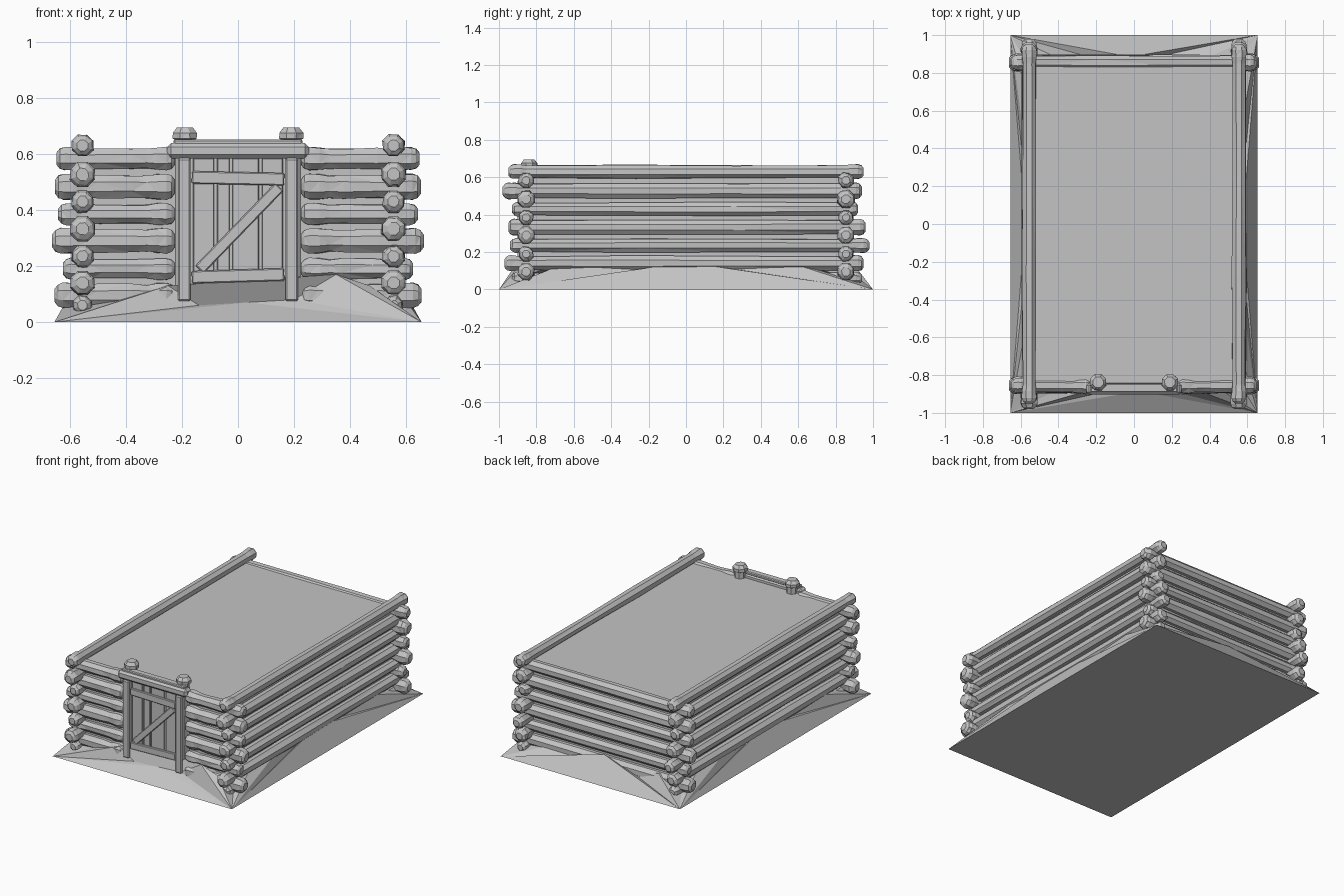
import bpy, bmesh, math, random
from mathutils import Vector, Matrix

random.seed(7)
if "Cube" in bpy.data.objects:
    bpy.data.objects.remove(bpy.data.objects["Cube"])

grey = bpy.data.materials.new("plain grey")
grey.use_nodes = True
colour = (0.55, 0.55, 0.55, 1)
grey.diffuse_color = colour
grey.node_tree.nodes["Principled BSDF"].inputs["Base Color"].default_value = colour


def finish(bm, name):
    bmesh.ops.recalc_face_normals(bm, faces=bm.faces)
    mesh = bpy.data.meshes.new(name)
    bm.to_mesh(mesh)
    bm.free()
    mesh.materials.append(grey)
    obj = bpy.data.objects.new(name, mesh)
    bpy.context.collection.objects.link(obj)
    return obj


def loft(name, start, end, stations, sides=8, jitter=0.0):
    """Faceted pole: stations are (distance along the axis, radius)."""
    start, end = Vector(start), Vector(end)
    turn = (end - start).to_track_quat('Z', 'Y')
    bm = bmesh.new()
    rings = []
    for d, r in stations:
        ring = []
        for i in range(sides):
            a = math.tau * (i + 0.5) / sides
            k = r * (1 + random.uniform(-jitter, jitter))
            ring.append(bm.verts.new(start + turn @ Vector((k * math.cos(a), k * math.sin(a), d))))
        rings.append(ring)
    for a, b in zip(rings, rings[1:]):
        for i in range(sides):
            j = (i + 1) % sides
            bm.faces.new((a[i], a[j], b[j], b[i]))
    bm.faces.new(rings[0])
    bm.faces.new(rings[-1])
    bmesh.ops.triangulate(bm, faces=[f for f in bm.faces if len(f.verts) == 4])
    return finish(bm, name)


def log(name, start, end, r):
    """Hewn log with swollen, chamfered ends and a slimmer, uneven shaft."""
    n = (Vector(end) - Vector(start)).length
    tip = [(0, 0.5 * r), (0.012, 0.85 * r), (0.03, r), (0.065, 0.97 * r), (0.1, 0.86 * r)]
    mid = [(n * t, r * random.uniform(0.84, 0.95)) for t in (0.36, 0.64)]
    return loft(name, start, end, tip + mid + [(n - d, k) for d, k in reversed(tip)], 8, 0.06)


def box(name, centre, size, tilt=0.0, bevel=0.0):
    bm = bmesh.new()
    bmesh.ops.create_cube(bm, size=1)
    bmesh.ops.scale(bm, vec=size, verts=bm.verts)
    if bevel:
        bmesh.ops.bevel(bm, geom=bm.edges[:], offset=bevel, segments=1, affect='EDGES')
    bmesh.ops.transform(bm, matrix=Matrix.Translation(centre) @ Matrix.Rotation(tilt, 4, 'Y'),
                        verts=bm.verts)
    return finish(bm, name)


# Solid core with the flat roof
box("roof_core", (0, 0, 0.315), (1.09, 1.70, 0.59))

# Long side logs: height, radius, front end, back end
side_logs = [(0.06, 0.036, -0.93, 0.94), (0.14, 0.046, -0.97, 0.95), (0.235, 0.042, -0.94, 0.98),
             (0.333, 0.047, -0.95, 0.96), (0.43, 0.042, -0.93, 0.92), (0.527, 0.047, -0.98, 0.94),
             (0.63, 0.042, -0.95, 0.95)]
for side, s in (("left", 1), ("right", -1)):
    for i, (z, r, y0, y1) in enumerate(side_logs):
        log(f"{side}_wall_log_{i}", (s * 0.555, y0, z), (s * 0.555, y1, z), r)

# Cross logs: height, radius, reach from the middle
cross_logs = [(0.095, 0.048, 0.655), (0.19, 0.042, 0.625), (0.29, 0.048, 0.663),
              (0.385, 0.042, 0.642), (0.483, 0.05, 0.653), (0.583, 0.044, 0.648)]
for i, (z, r, x) in enumerate(cross_logs):
    log(f"back_wall_log_{i}", (-x, 0.855, z), (x, 0.855, z), r)
    for side, s in (("left", 1), ("right", -1)):
        log(f"front_{side}_log_{i}", (s * x, -0.855, z), (s * 0.225, -0.855, z), r)

# Gate posts with knobs
for side, s in (("left", 1), ("right", -1)):
    x = s * 0.19
    loft(f"{side}_gate_post", (x, -0.838, 0.02), (x, -0.838, 0.68),
         [(0, 0.036), (0.63, 0.036), (0.635, 0.046), (0.655, 0.046), (0.675, 0.03)], 8, 0.03)
    box(f"{side}_door_jamb", (s * 0.192, -0.875, 0.33), (0.046, 0.05, 0.51), 0, 0.006)

# Lintel
box("door_lintel", (0, -0.872, 0.612), (0.505, 0.062, 0.055), 0, 0.014)
box("lintel_cap", (0, -0.868, 0.642), (0.46, 0.045, 0.02), 0, 0.005)

# Door planks, with narrow grooves between them
box("door_back", (0, -0.857, 0.32), (0.34, 0.02, 0.53))
edges = [-0.165, -0.08, -0.025, 0.08, 0.165]
for i, (a, b) in enumerate(zip(edges, edges[1:])):
    box(f"door_plank_{i}", ((a + b) / 2, -0.868, 0.33), (b - a - 0.01, 0.02, 0.51), 0, 0.003)

# Door braces
box("upper_brace", (0, -0.882, 0.513), (0.33, 0.018, 0.045), 0.02, 0.004)
box("lower_brace", (0, -0.882, 0.165), (0.33, 0.018, 0.045), -0.03, 0.004)
box("diagonal_brace", (0.005, -0.881, 0.335), (0.41, 0.016, 0.04), -math.atan2(0.30, 0.29), 0.004)

# Earth bank: uneven crest against the walls, sloping down to a flat rectangle
front = [(-0.57, 0.05), (-0.42, 0.08), (-0.25, 0.13), (-0.14, 0.06), (0.03, 0.07),
         (0.2, 0.08), (0.35, 0.17), (0.47, 0.13)]
flank = [(-0.87, 0.05), (-0.72, 0.11), (-0.4, 0.14), (-0.2, 0.105), (0, 0.145),
         (0.25, 0.11), (0.55, 0.145), (0.72, 0.1)]
back = [(-0.57, 0.05), (-0.4, 0.09), (-0.12, 0.09), (0.02, 0.15), (0.24, 0.08), (0.42, 0.13)]
crest = [(x, -0.885, z) for x, z in front] + [(0.575, y, z) for y, z in flank]
crest += [(-x, 0.885, z) for x, z in back] + [(-0.575, -y, z) for y, z in flank]
bm = bmesh.new()
top = [bm.verts.new(p) for p in crest]
corners = [bm.verts.new((x * 0.655, y, 0)) for x, y in ((-1, -1), (1, -1), (1, 1), (-1, 1))]
starts = [0, len(front), len(front) + len(flank), len(front) + len(flank) + len(back), len(top)]
for k in range(4):
    a, b = corners[k], corners[(k + 1) % 4]
    half = (starts[k] + starts[k + 1]) // 2
    for i in range(starts[k], starts[k + 1]):
        bm.faces.new((a if i < half else b, top[(i + 1) % len(top)], top[i]))
    bm.faces.new((a, b, top[half]))
bm.faces.new(corners[::-1])
bm.faces.new(top)
finish(bm, "earth_bank")
